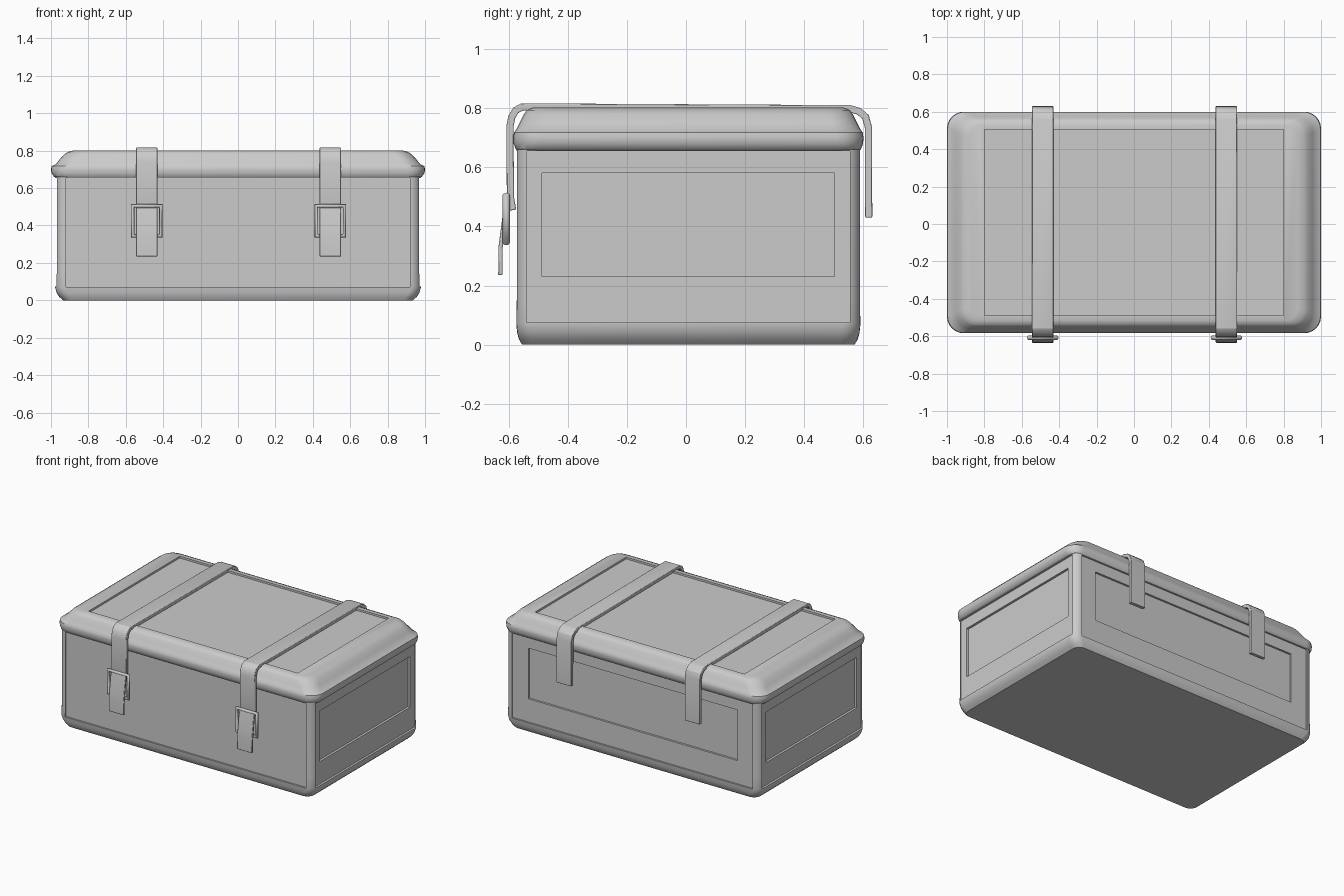
import bpy, bmesh, math
from mathutils import Vector

if "Cube" in bpy.data.objects:
    bpy.data.objects.remove(bpy.data.objects["Cube"])

CY = 0.008          # the case sits slightly back from the buckles


def finish(name, bm, angle=35, bevel=0):
    bmesh.ops.recalc_face_normals(bm, faces=bm.faces[:])
    me = bpy.data.meshes.new(name)
    bm.to_mesh(me)
    bm.free()
    ob = bpy.data.objects.new(name, me)
    bpy.context.collection.objects.link(ob)
    if bevel:
        m = ob.modifiers.new("bevel", 'BEVEL')
        m.width, m.segments, m.limit_method = bevel, 2, 'ANGLE'
    smooth(ob, angle)
    return ob


def smooth(ob, angle=35):
    bpy.ops.object.select_all(action='DESELECT')
    ob.select_set(True)
    bpy.context.view_layer.objects.active = ob
    bpy.ops.object.shade_smooth_by_angle(angle=math.radians(angle))


def rounded_loft(name, rings, seg=6):
    """Stack of rounded rectangles given as (half x, half y, z, radius)."""
    bm = bmesh.new()
    loops = []
    for hx, hy, z, r in rings:
        loop = []
        for q, (sx, sy) in enumerate([(1, 1), (-1, 1), (-1, -1), (1, -1)]):
            for i in range(seg + 1):
                a = math.pi / 2 * (q + i / seg)
                loop.append(bm.verts.new((sx * (hx - r) + r * math.cos(a),
                                          CY + sy * (hy - r) + r * math.sin(a), z)))
        loops.append(loop)
    n = len(loops[0])
    for a, b in zip(loops, loops[1:]):
        for i in range(n):
            bm.faces.new((a[i], a[(i + 1) % n], b[(i + 1) % n], b[i]))
    bm.faces.new(loops[0][::-1])
    bm.faces.new(loops[-1])
    return finish(name, bm)


def recess(ob, lo, hi):
    """Cut a box-shaped panel out of a part."""
    bm = bmesh.new()
    bmesh.ops.create_cube(bm, size=1)
    for v in bm.verts:
        v.co = Vector([lo[k] if v.co[k] < 0 else hi[k] for k in range(3)])
    cutter = finish("panel_cutter", bm)
    cutter.hide_render = True
    m = ob.modifiers.new("panel", 'BOOLEAN')
    m.operation, m.solver, m.object = 'DIFFERENCE', 'EXACT', cutter
    bpy.context.view_layer.objects.active = ob
    bpy.ops.object.modifier_apply(modifier=m.name)
    bpy.data.objects.remove(cutter)


def band(name, x, width, path, thick):
    """Flat strap following a (y, z) centre line."""
    pts = [Vector(p) for p in path]
    left, right = [], []
    for i, p in enumerate(pts):
        d0 = (p - pts[max(i - 1, 0)]).normalized()
        d1 = (pts[min(i + 1, len(pts) - 1)] - p).normalized()
        t = (d0 + d1).normalized()
        n = Vector((-t.y, t.x))
        w = thick / 2 / max(t.dot(d1 if d1.length else d0), 0.5)
        left.append(p + n * w)
        right.append(p - n * w)
    bm = bmesh.new()
    rows = [[bm.verts.new((x + s * width / 2, q.x, q.y)) for q in
             (left[i], right[i])] for i in range(len(pts)) for s in (-1, 1)]
    rings = [(rows[2 * i][0], rows[2 * i + 1][0], rows[2 * i + 1][1], rows[2 * i][1])
             for i in range(len(pts))]
    for a, b in zip(rings, rings[1:]):
        for k in range(4):
            bm.faces.new((a[k], a[(k + 1) % 4], b[(k + 1) % 4], b[k]))
    bm.faces.new(rings[0])
    bm.faces.new(rings[-1][::-1])
    return finish(name, bm, bevel=0.003)


# case body with chamfered foot
body = rounded_loft("case_body", [
    (0.935, 0.562, 0.0, 0.05), (0.955, 0.573, 0.018, 0.06), (0.97, 0.579, 0.04, 0.06),
    (0.978, 0.582, 0.07, 0.06), (0.975, 0.581, 0.15, 0.06), (0.975, 0.581, 0.67, 0.06)])

# framed faces: front and back fields, side fields, then inner panels
recess(body, (-0.92, -0.8, 0.07), (0.92, CY - 0.571, 0.655))
recess(body, (-0.92, CY + 0.571, 0.07), (0.92, 0.8, 0.655))
recess(body, (-0.80, CY + 0.557, 0.23), (0.80, 0.8, 0.58))
for s in (-1, 1):
    for depth, hy, z0, z1 in ((0.963, 0.547, 0.075, 0.655), (0.947, 0.495, 0.23, 0.58)):
        xs = sorted((s * depth, s * 1.2))
        recess(body, (xs[0], CY - hy, z0), (xs[1], CY + hy, z1))
smooth(body)

# lid with overhanging lip and sunken top panel
lid = rounded_loft("case_lid", [
    (0.972, 0.578, 0.655, 0.07), (0.985, 0.584, 0.662, 0.075), (0.997, 0.591, 0.68, 0.09),
    (1.0, 0.592, 0.70, 0.09), (0.997, 0.590, 0.717, 0.09), (0.972, 0.581, 0.73, 0.09),
    (0.955, 0.570, 0.752, 0.09), (0.930, 0.556, 0.780, 0.09), (0.910, 0.546, 0.793, 0.08),
    (0.875, 0.525, 0.802, 0.07)])
recess(lid, (-0.80, CY - 0.497, 0.789), (0.80, CY + 0.497, 1.0))
smooth(lid)

# straps and buckles
strap_path = [(-0.586, 0.455), (-0.594, 0.50), (-0.595, 0.74), (-0.589, 0.770),
              (-0.576, 0.792), (-0.555, 0.804), (0.555, 0.798), (0.585, 0.789),
              (0.607, 0.770), (0.617, 0.735), (0.618, 0.43)]
tongue_path = [(-0.603, 0.495), (-0.610, 0.46), (-0.622, 0.37), (-0.627, 0.33), (-0.628, 0.235)]
for side, x in (("left", -0.488), ("right", 0.494)):
    band("strap_" + side, x, 0.114, strap_path, 0.024)
    band("strap_tongue_" + side, x, 0.114, tongue_path, 0.014)

    # rectangular wire buckle
    cu = bpy.data.curves.new("buckle_" + side, 'CURVE')
    cu.dimensions, cu.bevel_depth, cu.bevel_resolution = '3D', 0.0125, 2
    sp = cu.splines.new('POLY')
    sp.points.add(3)
    for p, (dx, z) in zip(sp.points, [(-0.075, 0.345), (0.075, 0.345), (0.075, 0.505), (-0.075, 0.505)]):
        p.co = (x + dx, -0.608, z, 1)
    sp.use_cyclic_u = True
    bpy.context.collection.objects.link(bpy.data.objects.new("buckle_" + side, cu))
